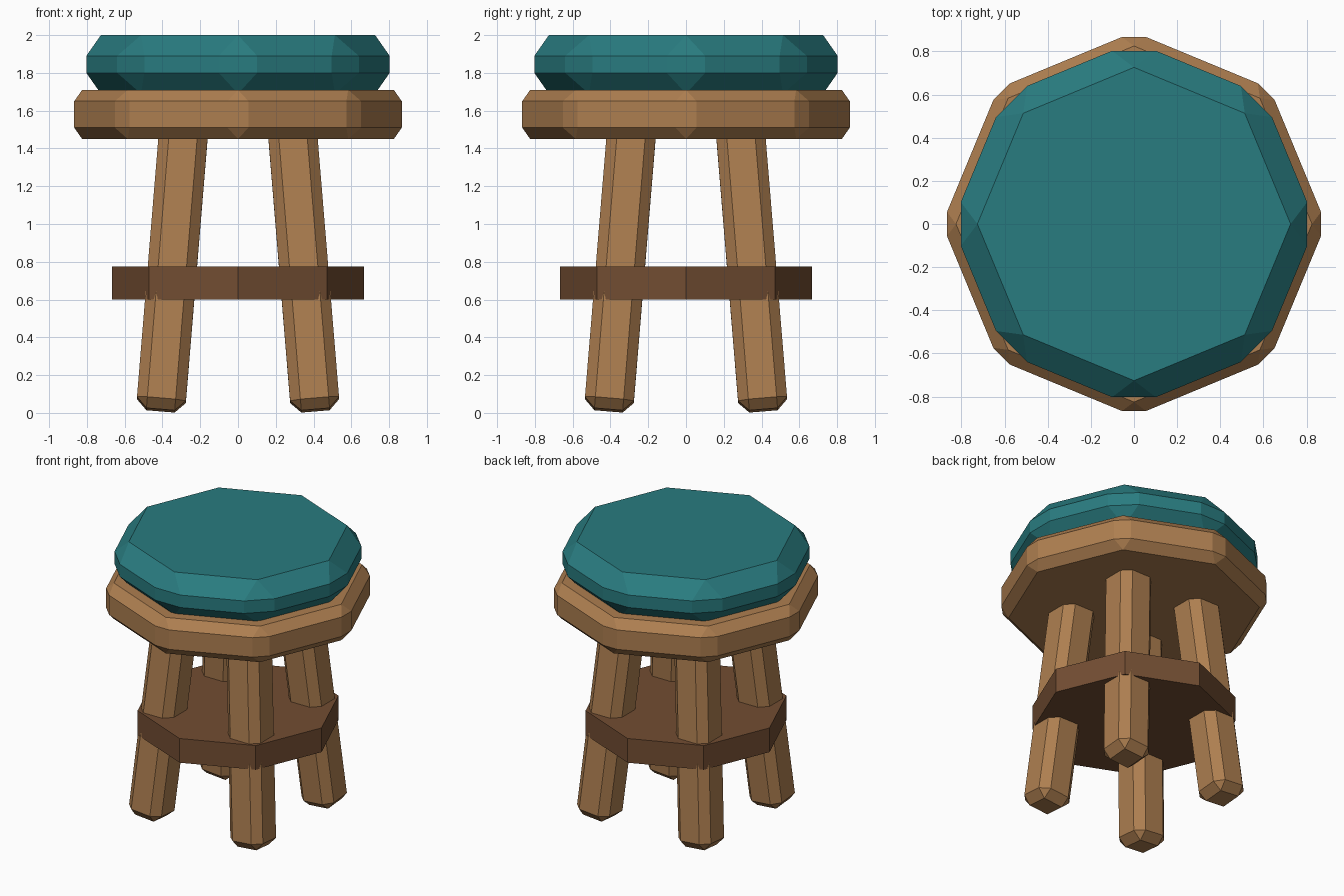
import bpy
from mathutils import Vector, Matrix

if "Cube" in bpy.data.objects:
    bpy.data.objects.remove(bpy.data.objects["Cube"])


def material(name, rgb):
    m = bpy.data.materials.new(name)
    m.diffuse_color = (*rgb, 1)
    m.use_nodes = True
    m.node_tree.nodes["Principled BSDF"].inputs["Base Color"].default_value = m.diffuse_color
    return m


wood = material("wood", (0.42, 0.21, 0.08))
dark_wood = material("dark wood", (0.17, 0.075, 0.032))
teal = material("teal fabric", (0.022, 0.2, 0.215))


def finish(ob, name, mat, bevel):
    ob.name = name
    ob.data.materials.append(mat)
    if bevel:
        mod = ob.modifiers.new("Chamfer", 'BEVEL')
        mod.width = bevel
        mod.segments = 1
        mod.limit_method = 'ANGLE'
    return ob


def octagon(name, radius, z0, z1, mat, bevel=0):
    bpy.ops.mesh.primitive_cylinder_add(vertices=8, radius=radius, depth=z1 - z0,
                                        location=(0, 0, (z0 + z1) / 2))
    return finish(bpy.context.object, name, mat, bevel)


def leg(name, sx, sy):
    foot = Vector((0.41 * sx, 0.41 * sy, 0.014))
    top = Vector((0.284 * sx, 0.284 * sy, 1.54))
    axis = top - foot
    bpy.ops.mesh.primitive_cube_add(size=1)
    ob = bpy.context.object
    # real-size mesh so that the chamfer stays even
    ob.data.transform(Matrix.Diagonal((0.26, 0.26, axis.length, 1)))
    ob.location = (foot + top) / 2
    ob.rotation_euler = Vector((0, 0, 1)).rotation_difference(axis).to_euler()
    return finish(ob, name, wood, 0.055)


# round parts
octagon("cushion", 0.845, 1.69, 2.0, teal, 0.11)
octagon("seat", 0.89, 1.45, 1.71, wood, 0.06)
octagon("shelf", 0.668, 0.6, 0.775, dark_wood)

# four splayed legs
for side, sx in (("left", -1), ("right", 1)):
    for end, sy in (("front", -1), ("back", 1)):
        leg(f"{end}_{side}_leg", sx, sy)
